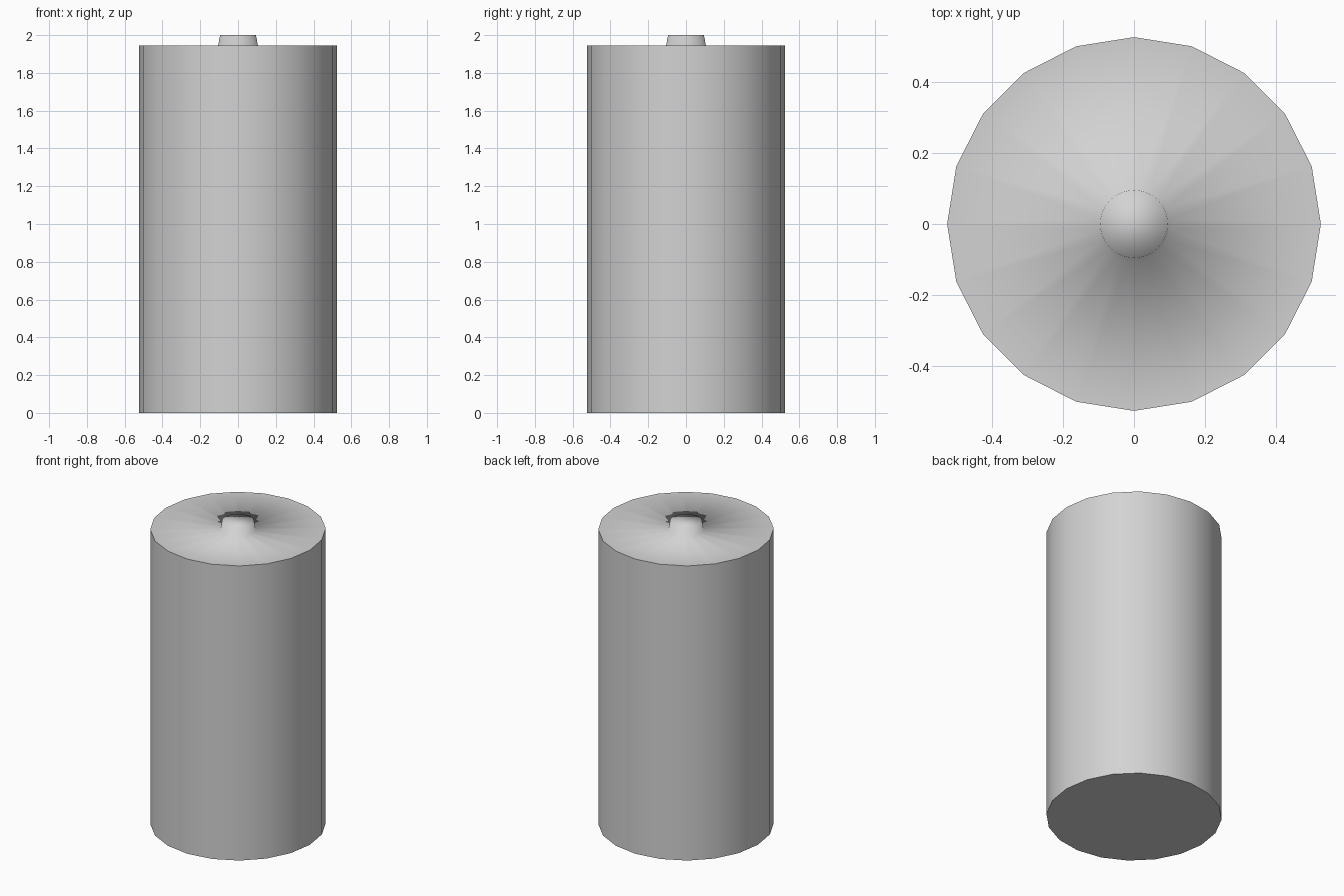
import bpy, bmesh
from math import cos, sin, tau

cube = bpy.data.objects.get("Cube")
if cube:
    bpy.data.objects.remove(cube, do_unlink=True)

# Single grey material
grey = bpy.data.materials.new("light_grey")
grey.use_nodes = True
colour = (0.65, 0.65, 0.65, 1)
grey.diffuse_color = colour
grey.node_tree.nodes["Principled BSDF"].inputs["Base Color"].default_value = colour

SIDES = 20
KNOB_SIDES = SIDES * 2
BODY_RADIUS = 0.525
BODY_TOP = 1.945

bm = bmesh.new()


def ring(radius, z, count):
    return [bm.verts.new((radius * cos(tau * i / count), radius * sin(tau * i / count), z))
            for i in range(count)]


def wall(lower, upper):
    n = len(lower)
    for i in range(n):
        j = (i + 1) % n
        bm.faces.new((lower[i], lower[j], upper[j], upper[i]))


# Cylinder body and base
base = ring(BODY_RADIUS, 0, SIDES)
rim = ring(BODY_RADIUS, BODY_TOP, SIDES)
wall(base, rim)
bm.faces.new(base[::-1])

# Tapered knob in the middle of the lid
knob_base = ring(0.105, BODY_TOP, KNOB_SIDES)
knob_top = ring(0.095, 2.0, KNOB_SIDES)
wall(knob_base, knob_top)
bm.faces.new(knob_top)

# Flat lid joining the rim to the knob
for i in range(SIDES):
    j = (i + 1) % SIDES
    k = 2 * i
    a, b, c = knob_base[k], knob_base[k + 1], knob_base[(k + 2) % KNOB_SIDES]
    bm.faces.new((rim[i], b, a))
    bm.faces.new((rim[i], rim[j], b))
    bm.faces.new((rim[j], c, b))

# Soft shading everywhere, with crisp outer rims
for face in bm.faces:
    face.smooth = True
for loop in (base, rim):
    for i in range(SIDES):
        bm.edges.get((loop[i], loop[(i + 1) % SIDES])).smooth = False

mesh = bpy.data.meshes.new("cylinder_body_with_knob")
bm.to_mesh(mesh)
bm.free()
mesh.materials.append(grey)
body = bpy.data.objects.new("cylinder_body_with_knob", mesh)
bpy.context.collection.objects.link(body)
